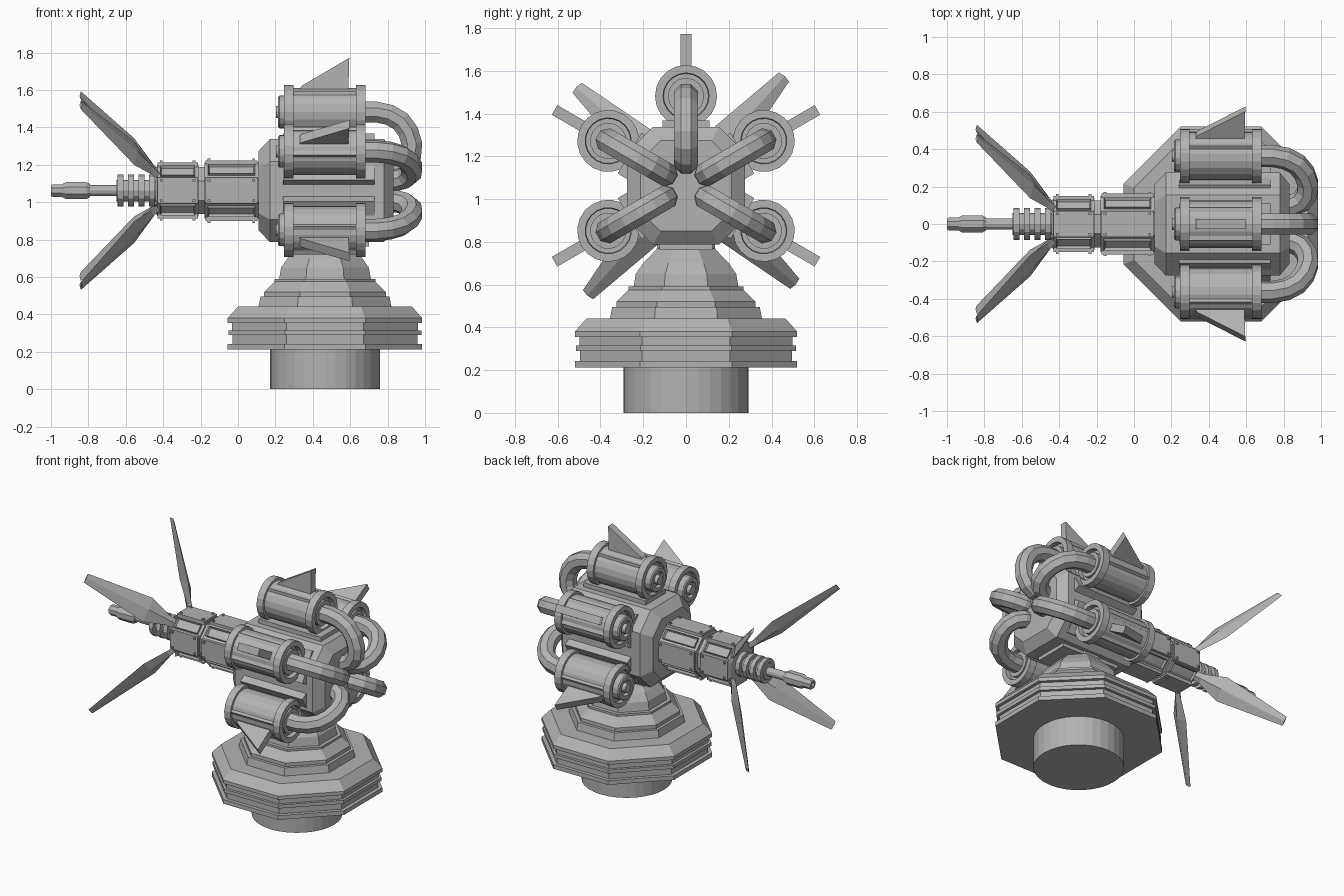
import bpy, bmesh, math
from mathutils import Matrix, Vector

if "Cube" in bpy.data.objects:
    bpy.data.objects.remove(bpy.data.objects["Cube"])

AXIS_Z = 1.062      # height of the gun axis
BASE_X = 0.465      # centre of the pedestal

grey = bpy.data.materials.new("grey_metal")
grey.diffuse_color = (0.45, 0.45, 0.45, 1)
grey.use_nodes = True
grey.node_tree.nodes["Principled BSDF"].inputs["Base Color"].default_value = grey.diffuse_color


def finish(name, bm, matrix=Matrix()):
    bmesh.ops.recalc_face_normals(bm, faces=bm.faces)
    bm.transform(matrix)
    mesh = bpy.data.meshes.new(name)
    bm.to_mesh(mesh)
    bm.free()
    mesh.materials.append(grey)
    ob = bpy.data.objects.new(name, mesh)
    bpy.context.collection.objects.link(ob)
    return ob


def loft(name, rings, matrix=Matrix()):
    """Skin a list of equal-length rings and cap both ends."""
    bm = bmesh.new()
    vs = [[bm.verts.new(p) for p in ring] for ring in rings]
    n = len(vs[0])
    for a, b in zip(vs, vs[1:]):
        for i in range(n):
            j = (i + 1) % n
            bm.faces.new((a[i], a[j], b[j], b[i]))
    bm.faces.new(vs[0])
    bm.faces.new(vs[-1])
    return finish(name, bm, matrix)


def lathe(name, profile, sides, matrix=Matrix(), flats=False):
    """Turn (x, radius) points around x; flats=True treats radius as apothem."""
    k = 1 / math.cos(math.pi / sides) if flats else 1
    off = math.pi / sides if flats else 0
    ang = [off + 2 * math.pi * i / sides for i in range(sides)]
    return loft(name, [[(x, r * k * math.cos(a), r * k * math.sin(a)) for a in ang]
                       for x, r in profile], matrix)


def box(name, lo, hi, matrix=Matrix(), recess=0.0):
    """Box between two corners; recess sinks an inset panel in its top."""
    bm = bmesh.new()
    bmesh.ops.create_cube(bm, size=1)
    lo, hi = Vector(lo), Vector(hi)
    for v in bm.verts:
        v.co = Vector([l + (c + 0.5) * (h - l) for l, c, h in zip(lo, v.co, hi)])
    if recess:
        bm.normal_update()
        top = [f for f in bm.faces if f.normal.z > 0.9]
        bmesh.ops.inset_region(bm, faces=top, thickness=0.01)
        for v in top[0].verts:
            v.co.z -= recess
    return finish(name, bm, matrix)


def radial(deg):
    """Frame whose local z points outward from the gun axis at an angle from +y."""
    return Matrix.Translation((0, 0, AXIS_Z)) @ Matrix.Rotation(math.radians(deg - 90), 4, 'X')


GUN = Matrix.Translation((0, 0, AXIS_Z))
UPRIGHT = Matrix.Translation((BASE_X, 0, 0)) @ Matrix.Rotation(-math.pi / 2, 4, 'Y')

# Pedestal: round foot, ribbed octagonal skirt, stepped collar and neck
lathe("foot", [(0, 0.293), (0.22, 0.293)], 32, UPRIGHT)
lathe("skirt", [(0.212, 0.52), (0.242, 0.52), (0.242, 0.495), (0.29, 0.495),
                (0.29, 0.515), (0.315, 0.515), (0.315, 0.497), (0.355, 0.497),
                (0.355, 0.52), (0.38, 0.52), (0.442, 0.465), (0.442, 0.355),
                (0.495, 0.345), (0.495, 0.325), (0.52, 0.325), (0.575, 0.27),
                (0.59, 0.27), (0.59, 0.245), (0.65, 0.235), (0.70, 0.20),
                (0.73, 0.17), (0.77, 0.135), (0.82, 0.135)], 8, UPRIGHT, True)


# Main housing with chamfered corners and ends
def housing_ring(x, s):
    a, b = 0.275 * s, 0.155 * s
    return [(x, y, z) for y, z in ((a, -b), (a, b), (b, a), (-b, a),
                                   (-a, b), (-a, -b), (-b, -a), (b, -a))]


loft("housing", [housing_ring(0.11, 0.77), housing_ring(0.17, 1),
                 housing_ring(0.78, 1), housing_ring(0.832, 0.77)], GUN)

# Pods around the housing, each with mount, fin and return pipe
pipe_path = [(0.58, 0.42), (0.74, 0.42), (0.81, 0.405), (0.87, 0.37), (0.91, 0.315),
             (0.93, 0.25), (0.925, 0.19), (0.895, 0.14), (0.85, 0.115), (0.78, 0.11)]


def pipe(matrix):
    pts = [Vector((x, 0, z)) for x, z in pipe_path]
    rings = []
    for i, p in enumerate(pts):
        t = (pts[min(i + 1, len(pts) - 1)] - pts[max(i - 1, 0)]).normalized()
        side = Vector((0, 1, 0))
        up = t.cross(side)
        rings.append([p + 0.06 * (side * math.cos(a) + up * math.sin(a))
                      for a in (math.pi / 8 + math.pi * k / 4 for k in range(8))])
    loft("return_pipe", rings, matrix)


for deg in (90, 30, 150, -30, 210):
    m = radial(deg)
    pod = m @ Matrix.Translation((0, 0, 0.42))
    lathe("pod", [(0.27, 0.105), (0.247, 0.112), (0.247, 0.145), (0.297, 0.145),
                  (0.297, 0.128), (0.63, 0.128), (0.63, 0.145), (0.682, 0.145),
                  (0.682, 0.108), (0.65, 0.105)], 20, pod)
    lathe("pod_nozzle", [(0.30, 0.088), (0.222, 0.088), (0.215, 0.08), (0.215, 0.055),
                         (0.235, 0.05), (0.235, 0.032), (0.202, 0.032)], 16, pod)
    lathe("pipe_socket", [(0.64, 0.085), (0.675, 0.085)], 16, pod)
    box("pod_mount", (0.24, -0.11, 0.24), (0.73, 0.11, 0.305), m)
    # triangular fin rising to the rear
    loft("pod_fin", [[(0.32, y, 0.53), (0.59, y, 0.53), (0.595, y, 0.71), (0.34, y, 0.56)]
                     for y in (-0.026, 0.026)], m)
    # raised strips beside the fin
    for s in (-1, 1):
        box("pod_strip", (0.29, s * 0.075 - 0.012, 0.50), (0.635, s * 0.075 + 0.012, 0.532), m)
    pipe(m)
box("lower_mount", (0.24, -0.125, 0.24), (0.70, 0.125, 0.30), radial(-90))

# Octagonal barrel shroud in two blocks with a narrower coupling
lathe("rear_shroud", [(0.13, 0.15), (-0.18, 0.15)], 8, GUN, True)
lathe("coupling", [(-0.17, 0.125), (-0.22, 0.125)], 8, GUN, True)
lathe("front_shroud", [(-0.21, 0.138), (-0.43, 0.138), (-0.44, 0.12)], 8, GUN, True)
for x0, x1, r in ((-0.175, 0.105, 0.15), (-0.43, -0.215, 0.138)):
    for k in range(4):
        flat, diag = radial(90 * k), radial(45 + 90 * k)
        box("shroud_panel", (x0, -0.07, r - 0.02), (x1, 0.07, r + 0.012), flat)
        box("vent_slot", (x0 + 0.015, -0.035, r - 0.02), (x1 - 0.015, 0.035, r + 0.015),
            diag, 0.015)
        # rivets at the panel corners
        for x in (x0 + 0.02, x1 - 0.02):
            for y in (-0.055, 0.055):
                box("rivet", (x - 0.007, y - 0.007, r), (x + 0.007, y + 0.007, r + 0.022), flat)

# Ribbed cooling section, barrel and muzzle
ribs = []
for i in range(4):
    x = -0.445 - i * 0.056
    ribs += [(x, 0.058), (x, 0.085), (x - 0.03, 0.085), (x - 0.03, 0.058)]
lathe("cooling_ribs", [(-0.42, 0.058)] + ribs + [(-0.65, 0.058)], 12, GUN)
lathe("barrel", [(-0.63, 0.03), (-0.82, 0.03)], 12, GUN)
lathe("muzzle", [(-0.79, 0.034), (-0.81, 0.045), (-0.92, 0.045), (-0.94, 0.034),
                 (-0.99, 0.034), (-1.0, 0.028), (-1.0, 0.016), (-0.96, 0.016)], 8, GUN, True)

# Four swept blades with a diamond section, spread around the front shroud
out = Vector((-0.39, 0, 0.53)).normalized()
thick = Vector((out.z, 0, -out.x))
for k in range(4):
    rings = []
    for x, r, w, t in ((-0.43, 0.125, 0.03, 0.018), (-0.465, 0.17, 0.035, 0.02),
                       (-0.555, 0.30, 0.085, 0.022), (-0.84, 0.685, 0.032, 0.009)):
        c = Vector((x, 0, r))
        rings.append([c + Vector((0, w, 0)), c + thick * t,
                      c - Vector((0, w, 0)), c - thick * t])
    loft("blade", rings, radial(48 + 90 * k))
